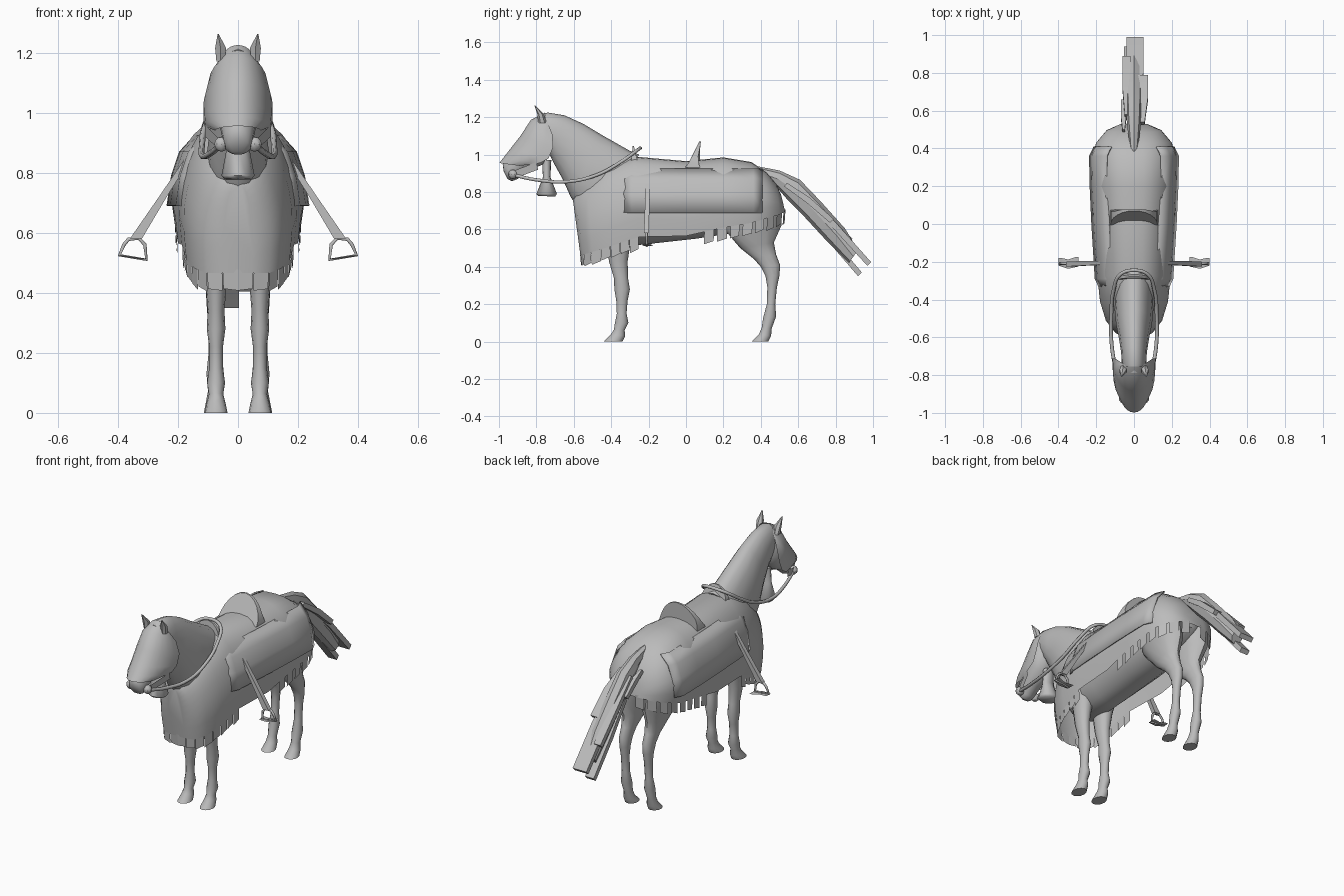
import bpy, bmesh, math, random
from mathutils import Vector

if "Cube" in bpy.data.objects:
    bpy.data.objects.remove(bpy.data.objects["Cube"])

random.seed(4)
grey = bpy.data.materials.new("plain grey")
grey.diffuse_color = (0.5, 0.5, 0.5, 1)
grey.use_nodes = True
grey.node_tree.nodes["Principled BSDF"].inputs["Base Color"].default_value = grey.diffuse_color


def make(name, verts, faces, angle=40):
    """Mesh object with clean normals and smooth-by-angle shading."""
    me = bpy.data.meshes.new(name)
    me.from_pydata(verts, [], faces)
    bm = bmesh.new()
    bm.from_mesh(me)
    bmesh.ops.recalc_face_normals(bm, faces=bm.faces)
    bm.to_mesh(me)
    bm.free()
    me.materials.append(grey)
    ob = bpy.data.objects.new(name, me)
    bpy.context.collection.objects.link(ob)
    bpy.ops.object.select_all(action='DESELECT')
    ob.select_set(True)
    bpy.context.view_layer.objects.active = ob
    bpy.ops.object.shade_smooth_by_angle(angle=math.radians(angle))
    return ob


def skin(name, rings, closed=True, caps=True, angle=40):
    """Join equal-length rings of points into a surface."""
    n = len(rings[0])
    faces = []
    for i in range(len(rings) - 1):
        for j in range(n if closed else n - 1):
            k = (j + 1) % n
            faces.append((i*n + j, i*n + k, (i+1)*n + k, (i+1)*n + j))
    if caps:
        faces += [tuple(range(n)), tuple(range((len(rings)-1)*n, len(rings)*n))]
    return make(name, [p for r in rings for p in r], faces, angle)


def loft(name, secs, x0=0, n=14, angle=50):
    """Oval rings; each section is (front y, z, back y, z, half width, x shift)."""
    ph, amp = (math.pi/4, math.sqrt(2)) if n == 4 else (0, 1)
    rings = []
    for s in secs:
        ay, az, by, bz, w = s[:5]
        x = x0 + (math.copysign(s[5], x0*s[5]) if len(s) > 5 else 0)
        ring = []
        for j in range(n):
            t = ph + 2*math.pi*j/n
            c, q = amp*math.cos(t)/2, amp*math.sin(t)
            ring.append((x + w*q, (ay+by)/2 + (ay-by)*c, (az+bz)/2 + (az-bz)*c))
        rings.append(ring)
    return skin(name, rings, angle=angle)


def rod(name, pts, r, closed=False, smooth=True):
    """Round tube along points."""
    cu = bpy.data.curves.new(name, 'CURVE')
    cu.dimensions = '3D'
    cu.bevel_depth, cu.bevel_resolution, cu.resolution_u = r, 1, 5
    cu.use_fill_caps = True
    cu.materials.append(grey)
    sp = cu.splines.new('BEZIER' if smooth else 'POLY')
    if smooth:
        sp.bezier_points.add(len(pts) - 1)
        for b, p in zip(sp.bezier_points, pts):
            b.co, b.handle_left_type, b.handle_right_type = p, 'AUTO', 'AUTO'
    else:
        sp.points.add(len(pts) - 1)
        for b, p in zip(sp.points, pts):
            b.co = (*p, 1)
    sp.use_cyclic_u = closed
    ob = bpy.data.objects.new(name, cu)
    bpy.context.collection.objects.link(ob)
    bpy.ops.object.select_all(action='DESELECT')
    ob.select_set(True)
    bpy.context.view_layer.objects.active = ob
    bpy.ops.object.convert(target='MESH')


# Torso, neck and head
loft("torso", [(-.52, .78, -.50, .56, .07), (-.42, .86, -.42, .50, .14), (-.22, .92, -.22, .52, .16),
               (.05, .92, .05, .55, .17), (.25, .92, .25, .58, .17), (.42, .87, .42, .64, .13),
               (.49, .80, .49, .70, .06)])
loft("neck", [(-.25, 1.0, -.48, .62, .10), (-.30, 1.02, -.55, .68, .105), (-.45, 1.105, -.615, .77, .095),
              (-.55, 1.165, -.66, .87, .08), (-.65, 1.21, -.71, .96, .068), (-.74, 1.225, -.74, 1.02, .065),
              (-.79, 1.21, -.76, 1.05, .05)], n=16)
loft("head", [(-.76, 1.21, -.715, 1.12, .05), (-.82, 1.17, -.715, 1.02, .08), (-.87, 1.08, -.76, .95, .08),
              (-.94, 1.0, -.85, .91, .06), (-.98, .95, -.90, .87, .05), (-.975, .91, -.925, .86, .042),
              (-.955, .87, -.935, .86, .02)], n=14)

# Face guard: half shells from the brow ridge back to the cheeks
guard = [(-.755, 1.225, .05, -.745, 1.18), (-.83, 1.185, .095, -.715, 1.11), (-.885, 1.10, .114, -.71, 1.04),
         (-.94, 1.03, .115, -.735, .98), (-.975, .985, .112, -.78, .955), (-.998, .955, .075, -.89, .94)]
rings = []
for ry, rz, ex, ey, ez in guard:
    rings.append([(ex*math.sin(a), ry + (ey-ry)*(1-math.cos(a)), rz + (ez-rz)*(1-math.cos(a)))
                  for a in [math.pi*(j/12 - .5) for j in range(13)]])
skin("face_guard", rings, closed=False, caps=False, angle=60)

# Bell tassel under the throat
loft("throat_bell", [(-.77, .97, -.72, .97, .03), (-.765, .88, -.725, .88, .038), (-.80, .79, -.69, .79, .055),
                     (-.79, .78, -.70, .775, .045)], n=12, angle=60)

# Cloth cover: (hem y, top y, hem z, top z, half width)
cloth = [(-.565, -.605, .465, .76, .05), (-.55, -.595, .465, .79, .11), (-.50, -.53, .48, .85, .155),
         (-.40, -.43, .51, .94, .187), (-.25, -.28, .56, .99, .203), (0, 0, .565, .965, .217),
         (.2, .2, .61, .985, .226), (.35, .35, .635, .96, .23), (.43, .43, .66, .905, .208),
         (.50, .485, .68, .84, .15), (.53, .51, .695, .78, .075)]
rings = []
for hy, ty, hz, tz, w in cloth:
    ring = []
    for j in range(21):
        a = math.pi*j/20
        c, s = math.cos(a), max(0, math.sin(a))**.8
        x = w*math.copysign(abs(c)**.8, c)*(.92 + .08*min(1, 3*s))
        ring.append((x, hy + (ty-hy)*s, hz + (tz-hz)*s))
    rings.append(ring)
skin("cloth_cover", rings, closed=False, angle=60)

# Hem tabs of uneven width and length, stepped along the hem and mirrored
path = [Vector((0, -.567, .465))] + [Vector((.92*c[4], c[0], c[2])) for c in cloth] + [Vector((0, .535, .695))]


def along(d):
    for a, b in zip(path, path[1:]):
        if d <= (b-a).length:
            return a.lerp(b, d/(b-a).length)
        d -= (b-a).length
    return path[-1].copy()


total = sum((b-a).length for a, b in zip(path, path[1:]))
verts, faces = [], []
d = 0
while d + .05 < total:
    wide = random.uniform(.048, .056)
    a, b = along(d), along(d + wide)
    front = a.y < -.3
    if not -.25 < (a.y + b.y)/2 < .06:
        drop = random.uniform(.05, .064)
        for sx in (1, -1):
            k = len(verts)
            for p, dz in ((a, .012), (b, .012), (b, -drop), (a, -drop - .006)):
                verts.append((sx*p.x*(1.0 if dz > 0 else .985), p.y*(1 if dz > 0 else .99), p.z + dz))
            faces.append((k, k+1, k+2, k+3))
    d += wide + (.003 if front else .018)
make("hem_tabs", verts, faces)

# Saddle: raised back and small front arch
for name, y0, z0, h, w, lean, th in (("saddle_back", -.005, .93, .14, .125, .075, .05),
                                     ("saddle_front", -.295, .96, .085, .08, .01, .035)):
    arc = [math.pi*j/12 for j in range(13)]
    front = [(w*math.cos(a), y0 + lean*math.sin(a), z0 + h*math.sin(a)**1.2) for a in arc]
    back = [(x, max(y, y0 + .4*lean) + th*(1 - .8*(z-z0)/h), z) for x, y, z in front]
    skin(name, [front, back], angle=30)

# Tail core and hair strips
loft("tail_core", [(.37, .94, .42, .87, .02), (.50, .915, .49, .82, .033), (.61, .865, .55, .75, .042),
                   (.72, .75, .64, .66, .045), (.85, .605, .76, .53, .045), (.92, .49, .87, .42, .035)],
     n=8, angle=30)
for x, w, y1, z1, y2, z2 in ((.005, .045, .62, .81, .99, .425), (-.025, .028, .62, .72, .94, .37),
                             (.045, .028, .54, .85, .79, .655), (-.04, .022, .58, .84, .89, .55),
                             (-.055, .015, .50, .85, .66, .75)):
    loft("tail_strip", [(y1, z1, y1-.015, z1-.02, w*.4), ((y1+y2)/2, (z1+z2)/2 + .015, (y1+y2)/2-.02, (z1+z2)/2-.01, w),
                        (y2, z2, y2-.02, z2-.02, w)], x0=x, n=4, angle=20)

# Reins: one loop from bit to bit over the withers
half = [(.06, -.92, .89), (.09, -.80, .865), (.118, -.64, .855), (.12, -.48, .89), (.108, -.35, .96),
        (.07, -.265, 1.02)]
rod("reins", half + [(0, -.245, 1.035)] + [(-x, y, z) for x, y, z in reversed(half)], .01)

for s in (1, -1):
    # Legs
    loft("front_leg", [(-.44, .66, -.27, .66, .065, .01), (-.425, .54, -.295, .54, .05), (-.412, .43, -.312, .43, .035),
                       (-.385, .34, -.31, .34, .028), (-.383, .28, -.30, .28, .031), (-.373, .22, -.312, .22, .023),
                       (-.37, .15, -.318, .15, .023), (-.38, .10, -.308, .10, .03), (-.385, .065, -.328, .06, .024),
                       (-.40, .04, -.325, .03, .031), (-.44, 0, -.34, 0, .038)], x0=s*.073, n=12)
    loft("hind_leg", [(.20, .72, .50, .74, .09, .02), (.205, .60, .51, .62, .072, .012), (.29, .50, .47, .53, .047),
                      (.365, .44, .482, .465, .034), (.40, .40, .503, .41, .031), (.425, .35, .50, .355, .028),
                      (.435, .29, .486, .29, .023), (.432, .20, .477, .20, .022), (.412, .125, .482, .135, .029),
                      (.405, .075, .458, .07, .024), (.39, .04, .455, .03, .031), (.35, 0, .44, 0, .038)],
         x0=s*.076, n=12)
    # Ears
    loft("ear", [(-.79, 1.17, -.745, 1.17, .016), (-.795, 1.215, -.76, 1.215, .021),
                 (-.81, 1.262, -.805, 1.262, .002, .008)], x0=s*.058, n=6, angle=40)
    # Bit knob and cheek strap
    bpy.ops.mesh.primitive_uv_sphere_add(segments=10, ring_count=6, radius=.025, location=(s*.055, -.925, .895))
    knob = bpy.context.object
    knob.name = "bit_knob"
    knob.data.materials.append(grey)
    bpy.ops.object.shade_smooth_by_angle()
    skin("cheek_strap", [[(s*.06, -.93, .91), (s*.06, -.91, .875)], [(s*.11, -.80, .96), (s*.11, -.79, .92)]],
         closed=False, caps=False)
    # Saddle flap panel, blending into the cloth at its ends
    prof = [(.13, .925), (.18, .87), (.207, .79), (.222, .69)]
    rings = [[(s*(x + dx), y, z) for x, z in prof]
             for y, dx in ((-.34, -.037), (-.29, -.014), (0, .004), (.2, .013), (.36, .016), (.41, -.008))]
    flap = skin("saddle_flap", rings, closed=False, caps=False, angle=50)
    mod = flap.modifiers.new("thickness", 'SOLIDIFY')
    mod.thickness, mod.offset = .008, -1
    # Stirrup strap, loop and tread
    loft("stirrup_strap", [(-.215, .85, -.195, .85, .010), (-.22, .72, -.195, .72, .013, .085),
                           (-.225, .58, -.20, .58, .02, .175)], x0=s*.165, n=4, angle=20)
    rod("stirrup_loop", [(s*x, -.21, z) for x, z in
                         ((.305, .51), (.31, .56), (.33, .582), (.365, .578), (.38, .56), (.395, .525))],
        .007, closed=True, smooth=False)
    loft("stirrup_tread", [(-.225, .512, -.175, .512, .008), (-.235, .517, -.19, .517, .008, .045),
                           (-.22, .524, -.18, .524, .008, .09)], x0=s*.302, n=4)
